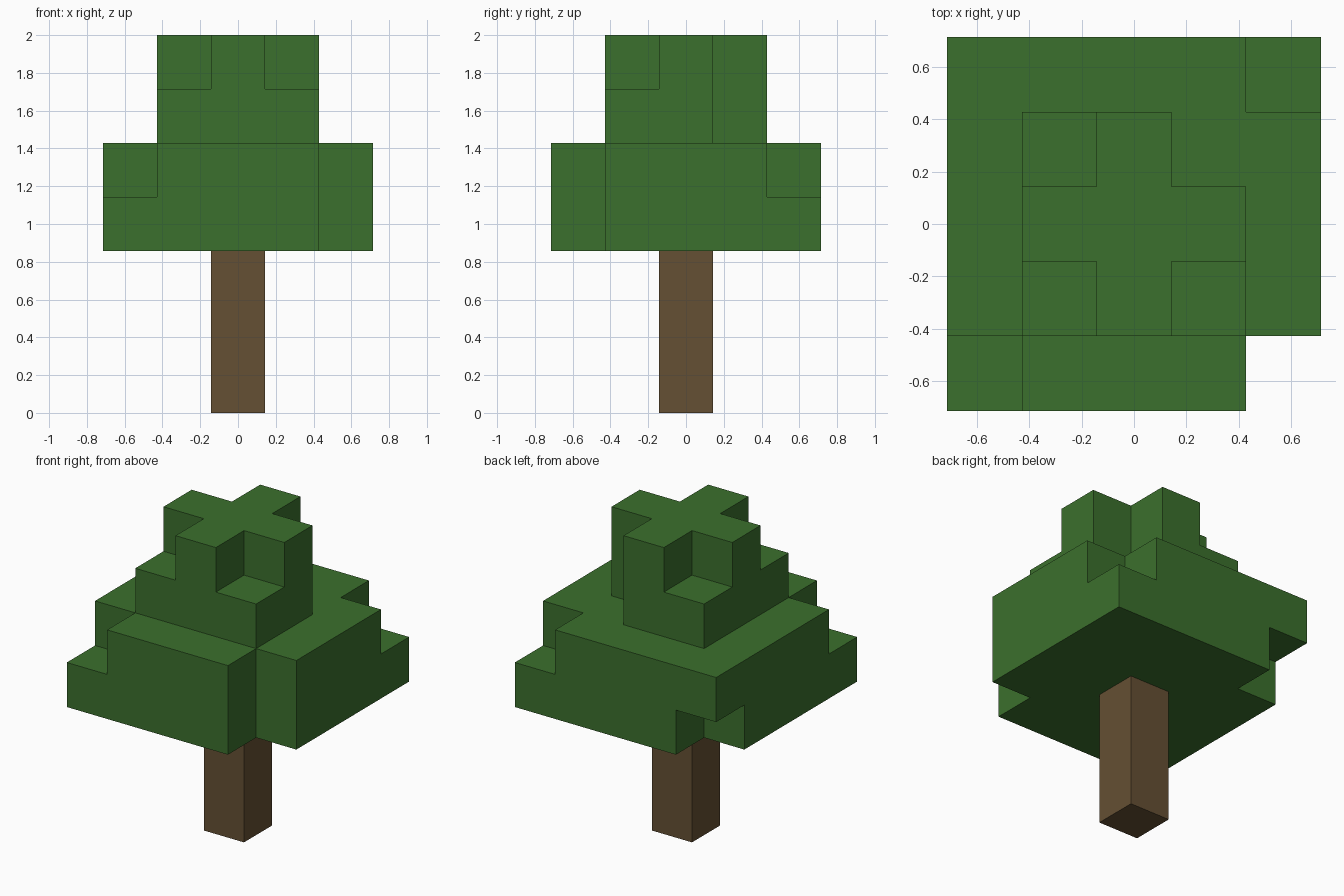
import bpy
import bmesh
from math import radians
from mathutils import Vector

cube = bpy.data.objects.get("Cube")
if cube:
    bpy.data.objects.remove(cube, do_unlink=True)

U = 2 / 7  # edge of one block


def make_material(name, rgb):
    mat = bpy.data.materials.new(name)
    mat.use_nodes = True
    mat.diffuse_color = (*rgb, 1)
    mat.node_tree.nodes["Principled BSDF"].inputs["Base Color"].default_value = (*rgb, 1)
    return mat


def block_shell(name, cells, mat):
    """Outer skin of a set of unit blocks, with flat areas merged."""
    bm = bmesh.new()
    for cell in cells:
        centre = Vector((cell[0], cell[1], cell[2] + 0.5))
        for axis in range(3):
            for sign in (-1, 1):
                neighbour = list(cell)
                neighbour[axis] += sign
                if tuple(neighbour) in cells:
                    continue
                n, a = Vector(), Vector()
                n[axis] = sign / 2
                a[(axis + 1) % 3] = 0.5
                b = 2 * n.cross(a)
                corners = (a + b, b - a, -a - b, a - b)
                bm.faces.new([bm.verts.new((centre + n + c) * U) for c in corners])
    bmesh.ops.remove_doubles(bm, verts=bm.verts, dist=0.001)
    bmesh.ops.recalc_face_normals(bm, faces=bm.faces)
    bmesh.ops.dissolve_limit(bm, angle_limit=radians(1), verts=bm.verts, edges=bm.edges)
    mesh = bpy.data.meshes.new(name)
    bm.to_mesh(mesh)
    bm.free()
    mesh.materials.append(mat)
    obj = bpy.data.objects.new(name, mesh)
    bpy.context.collection.objects.link(obj)
    return obj


def tier(radius, base, missing):
    """Two-layer square of blocks; missing lists (x side, y side, layer) corners."""
    span = range(-radius, radius + 1)
    cells = {(x, y, base + k) for x in span for y in span for k in (0, 1)}
    return cells - {(sx * radius, sy * radius, base + k) for sx, sy, k in missing}


leaf_green = make_material("leaf green", (0.044, 0.162, 0.026))
bark_brown = make_material("bark brown", (0.130, 0.080, 0.033))

# Trunk
block_shell("trunk", {(0, 0, k) for k in range(3)}, bark_brown)

# Wide lower foliage with irregular corners
block_shell("lower_foliage", tier(2, 3, [
    (1, -1, 0), (1, -1, 1), (-1, -1, 1), (1, 1, 1), (-1, 1, 0)]), leaf_green)

# Narrow crown, cross-shaped on top
block_shell("upper_foliage", tier(1, 5, [
    (1, 1, 0), (1, 1, 1), (-1, -1, 1), (1, -1, 1), (-1, 1, 1)]), leaf_green)
